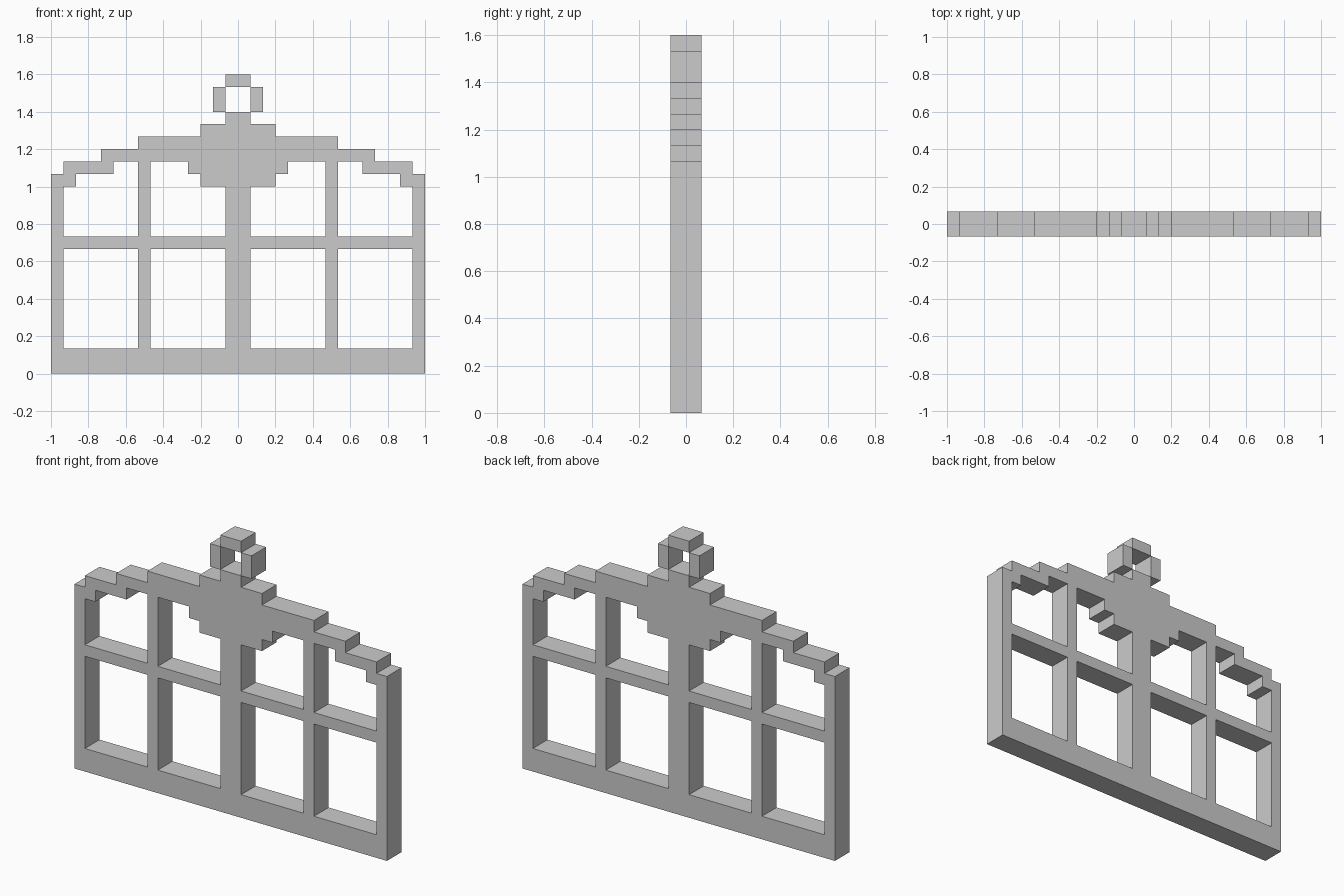
import bpy, bmesh
from mathutils import Matrix

if "Cube" in bpy.data.objects:
    bpy.data.objects.remove(bpy.data.objects["Cube"])

U = 1 / 15      # block size
DEPTH = 2 * U   # thickness along y


def mirror(points):
    return [(-x, z) for x, z in reversed(points)]


def rect(x0, x1, z0, z1):
    return [(x0, z0), (x1, z0), (x1, z1), (x0, z1)]


def slab(name, loops):
    """Extruded plate in the xz plane; inner loops become openings."""
    curve = bpy.data.curves.new(name + "_profile", 'CURVE')
    curve.dimensions = '2D'
    curve.fill_mode = 'BOTH'
    curve.extrude = DEPTH / 2
    for loop in loops:
        spline = curve.splines.new('POLY')
        spline.points.add(len(loop) - 1)
        for p, (x, z) in zip(spline.points, loop):
            p.co = (x * U, z * U, 0, 1)
        spline.use_cyclic_u = True
    temp = bpy.data.objects.new(name + "_temp", curve)
    bpy.context.collection.objects.link(temp)
    bpy.context.view_layer.update()
    graph = bpy.context.evaluated_depsgraph_get()
    mesh = bpy.data.meshes.new_from_object(temp.evaluated_get(graph))
    bpy.data.objects.remove(temp)
    bpy.data.curves.remove(curve)

    bm = bmesh.new()
    bm.from_mesh(mesh)
    bmesh.ops.remove_doubles(bm, verts=bm.verts, dist=1e-4)
    bm.transform(Matrix.Rotation(1.5707963268, 4, 'X'))
    bmesh.ops.recalc_face_normals(bm, faces=bm.faces)
    for f in bm.faces:
        f.smooth = False
    bm.to_mesh(mesh)
    bm.free()
    mesh.name = name
    obj = bpy.data.objects.new(name, mesh)
    bpy.context.collection.objects.link(obj)
    return obj


# Stepped outline of the window frame, right half then mirrored
right = [(15, 0), (15, 16), (14, 16), (14, 17), (11, 17), (11, 18), (8, 18),
         (8, 19), (3, 19), (3, 20), (1, 20), (1, 21)]
outline = right + mirror(right)

# Openings between posts and rails; upper ones follow the stepped arch
openings = [
    rect(1, 7, 2, 10),
    rect(8, 14, 2, 10),
    [(1, 11), (7, 11), (7, 17), (4, 17), (4, 16), (3, 16), (3, 15), (1, 15)],
    [(8, 11), (14, 11), (14, 15), (13, 15), (13, 16), (10, 16), (10, 17), (8, 17)],
]
slab("window_frame", [outline] + openings + [mirror(o) for o in openings])

# Ring ornament on top
slab("ring_top", [rect(-1, 1, 23, 24)])
slab("ring_side_right", [rect(1, 2, 21, 23)])
slab("ring_side_left", [rect(-2, -1, 21, 23)])
